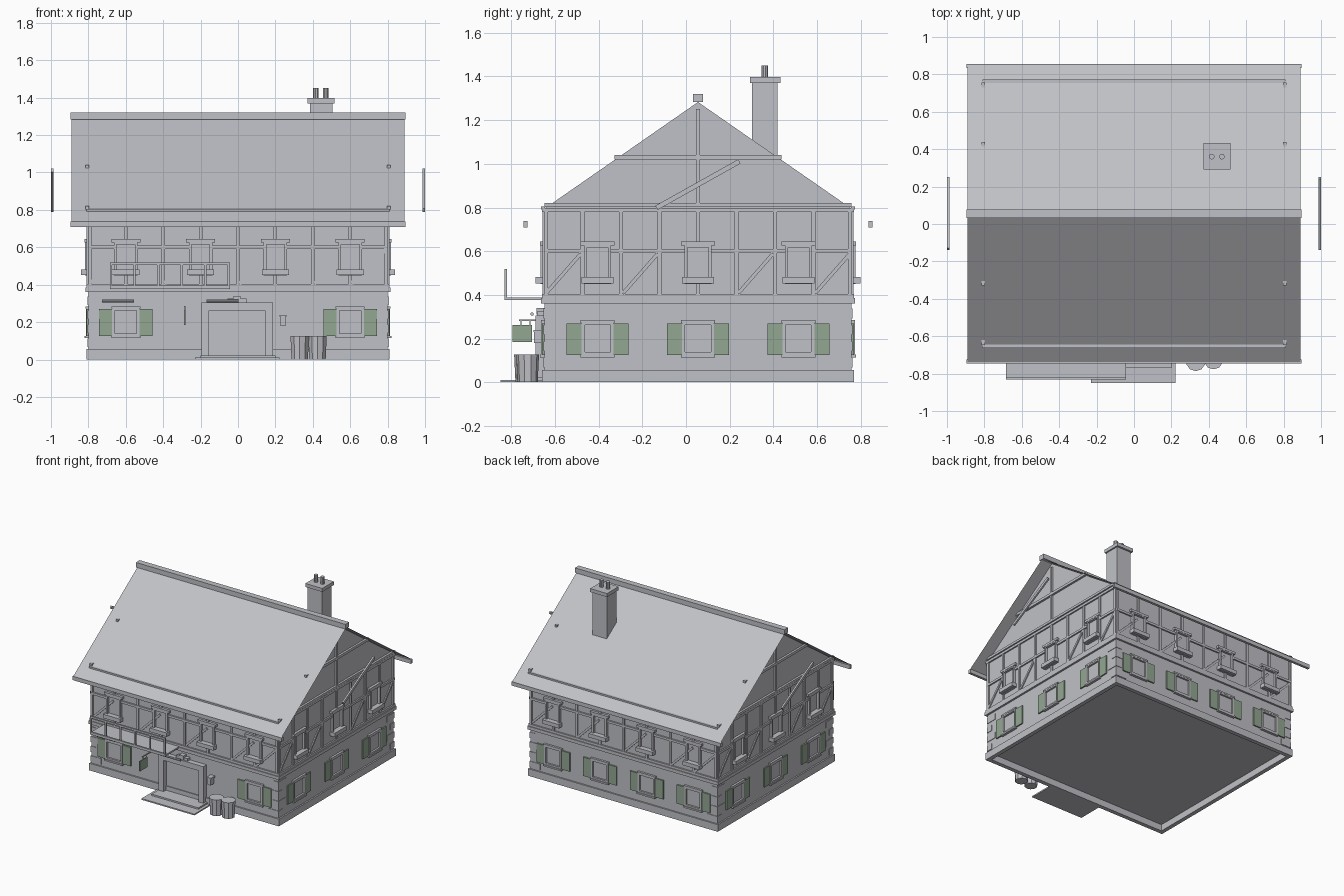
import bpy, bmesh, math
from mathutils import Matrix

cube = bpy.data.objects.get("Cube")
if cube:
    bpy.data.objects.remove(cube, do_unlink=True)


def material(name, rgb):
    mat = bpy.data.materials.new(name)
    mat.use_nodes = True
    mat.diffuse_color = (*rgb, 1)
    mat.node_tree.nodes["Principled BSDF"].inputs["Base Color"].default_value = (*rgb, 1)
    return mat


GREY = material("stone_grey", (0.53, 0.535, 0.57))
GREEN = material("shutter_green", (0.29, 0.39, 0.29))

CY = 0.055                       # depth centre of the house
HX, HY = 0.80, 0.704             # half width and half depth of the walls
RIDGE, PITCH = 1.289, 0.694      # ridge height and roof slope
FLOOR = 0.05                     # underside of the floor inside the plinth ring
WALLS = {"front": (0, HY, HX), "right": (90, HX, HY),
         "back": (180, HY, HX), "left": (270, HX, HY)}
parts = {}


def mesh_of(name, mat=GREY):
    if name not in parts:
        parts[name] = (bmesh.new(), mat)
    return parts[name][0]


def box(name, x, y, z, mat=GREY):
    """Box from (min, max) ranges on each axis."""
    mid = [(a + b) / 2 for a, b in (x, y, z)]
    size = [b - a for a, b in (x, y, z)]
    m = Matrix.Translation(mid) @ Matrix.Diagonal((*size, 1))
    bmesh.ops.create_cube(mesh_of(name, mat), size=1, matrix=m)


def on_wall(name, side, u, z, w, h, depth, mat=GREY, tilt=0.0, lift=0.0):
    """Box on a wall: u runs to the viewer's right, depth points outwards."""
    angle, dist, _ = WALLS[side]
    m = (Matrix.Translation((0, CY, 0)) @ Matrix.Rotation(math.radians(angle), 4, "Z")
         @ Matrix.Translation((u, -dist - lift - depth / 2 + 0.002, z))
         @ Matrix.Rotation(-tilt, 4, "Y") @ Matrix.Diagonal((w, depth + 0.004, h, 1)))
    bmesh.ops.create_cube(mesh_of(name, mat), size=1, matrix=m)


def prism(name, profile, x0, x1):
    """Extrude a (y, z) profile along x."""
    bm = mesh_of(name)
    face = bm.faces.new([bm.verts.new((x0, y, z)) for y, z in profile])
    out = bmesh.ops.extrude_face_region(bm, geom=[face])["geom"]
    bmesh.ops.translate(bm, vec=(x1 - x0, 0, 0),
                        verts=[v for v in out if isinstance(v, bmesh.types.BMVert)])


def cylinder(name, loc, r1, r2, h, sides, axis="Z"):
    rot = Matrix.Rotation(math.pi / 2, 4, "Y") if axis == "X" else Matrix()
    bmesh.ops.create_cone(mesh_of(name), cap_ends=True, segments=sides, radius1=r1,
                          radius2=r2, depth=h, matrix=Matrix.Translation(loc) @ rot)


def frame(name, side, u, z0, z1, w, bar, depth):
    for s in (-1, 1):
        on_wall(name, side, u + s * (w - bar) / 2, (z0 + z1) / 2, bar, z1 - z0, depth)
    for z in (z0 + bar / 2, z1 - bar / 2):
        on_wall(name, side, u, z, w, bar, depth)


# House body with gables
eave = RIDGE - PITCH * HY - 0.006
prism("house_walls", [(CY - HY, FLOOR), (CY + HY, FLOOR), (CY + HY, eave),
                      (CY, RIDGE - 0.006), (CY - HY, eave)], -HX, HX)

# Open plinth ring and the band between the floors
for side, (_, _, half) in WALLS.items():
    on_wall("plinth", side, 0, 0.0275, 2 * half + 0.022, 0.055, 0.028, lift=-0.017)
box("floor_band", (-HX - 0.015, HX + 0.015), (CY - HY - 0.015, CY + HY + 0.015), (0.36, 0.385))

# Roof sheets, eave boards and ridge cap
bm = mesh_of("roof")
for s in (-1, 1):
    run = 0.795
    corners = [(-0.89, CY), (0.89, CY), (0.89, CY + s * run), (-0.89, CY + s * run)]
    verts = [bm.verts.new((x, y, RIDGE - PITCH * abs(y - CY))) for x, y in corners]
    bm.faces.new(verts if s > 0 else verts[::-1])
    a, b = sorted((CY + s * 0.78, CY + s * 0.8))
    box("eave_board", (-0.895, 0.895), (a, b), (0.708, 0.738))
box("ridge_cap", (-0.895, 0.895), (CY - 0.023, CY + 0.023), (1.283, 1.32))

# Timber frame on every wall, interrupted by the upper windows
T = 0.018
for side, (_, _, half) in WALLS.items():
    gable = side in ("right", "left")
    step = half / 4
    windows = (-0.46, 0, 0.46) if gable else (-0.6, -0.2, 0.2, 0.6)
    for i in range(9):
        u = -half + i * step
        u -= math.copysign(T / 2, u) if i in (0, 8) else 0
        at_window = any(abs(u - w) < 0.05 for w in windows)
        for z0, z1 in ((0.385, 0.46), (0.63, 0.795)) if at_window else ((0.385, 0.795),):
            on_wall("timber_posts", side, u, (z0 + z1) / 2, T, z1 - z0, 0.009)
    for z in (0.395, 0.788):
        on_wall("timber_rails", side, 0, z, 2 * half + 0.016, T, 0.011)
    ends = [-half, *(w + s * 0.06 for w in windows for s in (-1, 1)), half]
    for a, b in zip(ends[::2], ends[1::2]):
        on_wall("timber_rails", side, (a + b) / 2, 0.6, b - a, T, 0.011)
    for bay in ((0, 2, 5, 7) if gable else (0, 2, 4, 6, 7)):
        rise, run = 0.18, step - T
        on_wall("timber_braces", side, -half + (bay + 0.5) * step, 0.498, T * 0.9,
                math.hypot(rise, run), 0.008, tilt=-math.atan2(run, rise))
    if gable:
        on_wall("gable_beam", side, 0, 0.811, 1.405, 0.018, 0.016)
        on_wall("gable_post", side, 0, 1.035, 0.02, 0.43, 0.011)
        on_wall("gable_collar", side, 0, 1.03, 0.765, 0.02, 0.016)
        on_wall("gable_brace", side, 0, 0.905, 0.435, 0.022, 0.009,
                tilt=math.atan2(0.21, 0.375), lift=0.19)
    else:
        on_wall("wall_plate", side, 0, 0.798, 2 * half + 0.02, 0.012, 0.014)

# Corner stones on the ground floor
for side, (_, _, half) in WALLS.items():
    for i in range(4):
        w = 0.09 if (i + (side in ("front", "back"))) % 2 else 0.05
        for s in (-1, 1):
            on_wall("corner_stones", side, s * (half + 0.004 - w / 2), 0.09 + i * 0.075,
                    w, 0.045, 0.004)

# Windows: shuttered below, planters above
for side in WALLS:
    upper = (-0.46, 0, 0.46) if side in ("right", "left") else (-0.6, -0.2, 0.2, 0.6)
    lower = (-0.6, 0.6) if side == "front" else upper
    for u in lower:
        frame("window_frames", side, u, 0.125, 0.275, 0.145, 0.014, 0.014)
        on_wall("window_sills", side, u, 0.12, 0.155, 0.012, 0.02)
        on_wall("window_lintels", side, u, 0.278, 0.155, 0.012, 0.016)
        for s in (-1, 1):
            on_wall("shutters", side, u + s * 0.108, 0.197, 0.068, 0.145, 0.01, GREEN)
    for u in upper:
        frame("window_frames", side, u, 0.45, 0.63, 0.125, 0.014, 0.018)
        on_wall("window_lintels", side, u, 0.635, 0.155, 0.018, 0.02)
        on_wall("planters", side, u, 0.467, 0.145, 0.03, 0.04)

# Door portal, keystone, steps and lantern
on_wall("door", "front", -0.005, 0.14, 0.3, 0.27, 0.004)
for s in (-1, 1):
    on_wall("door_frame", "front", -0.005 + s * 0.17, 0.1525, 0.042, 0.305, 0.04)
on_wall("door_frame", "front", -0.005, 0.284, 0.38, 0.042, 0.04)
on_wall("keystone", "front", -0.005, 0.315, 0.1, 0.02, 0.03)
on_wall("keystone", "front", -0.005, 0.325, 0.038, 0.03, 0.035)
box("door_step", (-0.23, 0.222), (-0.85, CY - HY), (0, 0.01))
box("door_step", (-0.2, 0.2), (-0.77, CY - HY), (0, 0.022))
on_wall("lantern", "front", 0.24, 0.205, 0.026, 0.05, 0.035, lift=0.012)
on_wall("lantern", "front", 0.24, 0.234, 0.036, 0.01, 0.05)

# Hanging sign and awning rollers
box("sign_board", (-0.288, -0.28), (-0.795, -0.705), (0.185, 0.262), GREEN)
box("sign_arm", (-0.288, -0.28), (-0.765, CY - HY), (0.281, 0.287))
for y in (-0.755, -0.715):
    box("sign_arm", (-0.286, -0.282), (y - 0.002, y + 0.002), (0.26, 0.284))
for x in (-0.642, -0.083):
    cylinder("awning_rollers", (x, -0.705, 0.312), 0.008, 0.008, 0.17, 8, "X")

# Balcony: slab and front railing
box("balcony_slab", (-0.685, -0.042), (-0.83, CY - HY), (0.376, 0.389))
for z in (0.39, 0.512):
    box("balcony_rail", (-0.685, -0.042), (-0.832, -0.819), (z - 0.007, z + 0.007))
for i in range(6):
    x = -0.679 + i * 0.126
    box("balcony_posts", (x - 0.006, x + 0.006), (-0.83, -0.82), (0.38, 0.515))

# Two tapered tubs by the door
for x, y in ((0.33, -0.735), (0.425, -0.725)):
    cylinder("tubs", (x, y, 0.0635), 0.046, 0.052, 0.127, 10)

# Chimney with cap and two pots
box("chimney", (0.385, 0.505), (0.302, 0.418), (0.95, 1.37))
box("chimney_cap", (0.372, 0.516), (0.292, 0.433), (1.37, 1.397))
for x in (0.415, 0.47):
    cylinder("chimney_pots", (x, 0.36, 1.423), 0.015, 0.015, 0.056, 10)

# Turn the collected parts into objects
for name, (bm, mat) in parts.items():
    if name != "roof":
        bmesh.ops.recalc_face_normals(bm, faces=bm.faces)
    mesh = bpy.data.meshes.new(name)
    bm.to_mesh(mesh)
    bm.free()
    mesh.materials.append(mat)
    bpy.context.collection.objects.link(bpy.data.objects.new(name, mesh))
